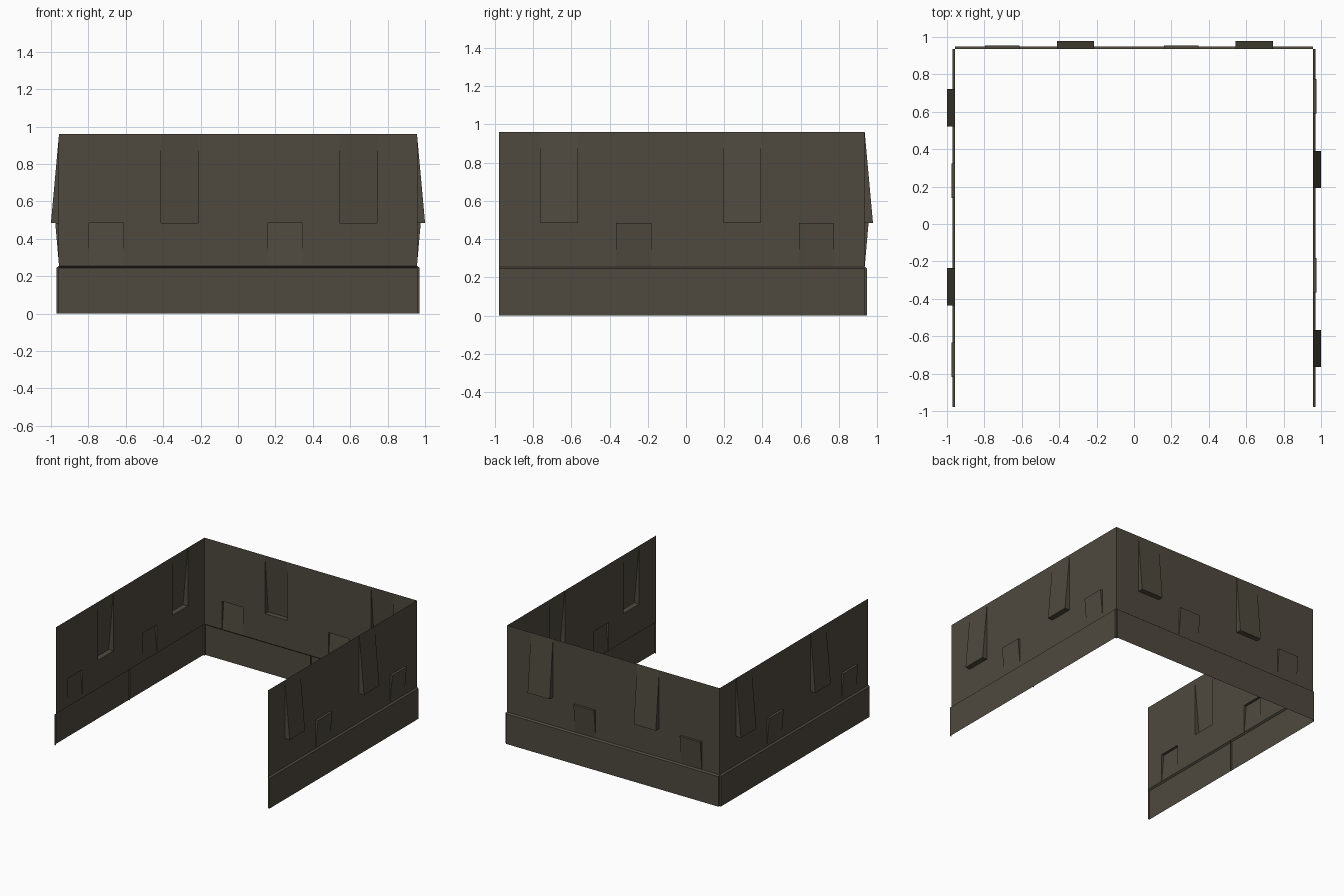
import bpy, math
from mathutils import Matrix

if "Cube" in bpy.data.objects:
    bpy.data.objects.remove(bpy.data.objects["Cube"])

L, H = 0.957, 0.96            # length and height of one wall tile
LIP0, LIP1 = 0.245, 0.255     # sloped lip on top of the plinth
MID = 0.485                   # height where both kinds of wedge break out
BASE_D, TALL_D, LOW_D = 0.013, 0.043, 0.02   # how far each part sticks out
TALL, LOW = (0.215, 0.413), (0.612, 0.797)   # wedge positions along the tile
END = 0.9785                  # front end of the side walls
BACK = END - TALL_D           # plane of the back wall

stone = bpy.data.materials.new("dark_olive_stone")
stone.diffuse_color = (0.078, 0.068, 0.049, 1)
stone.use_nodes = True
stone.node_tree.nodes["Principled BSDF"].inputs["Base Color"].default_value = stone.diffuse_color


class Shell:
    """Open sheet: u runs along the wall, d points outward, z is up."""
    def __init__(self):
        self.verts, self.faces = [], []

    def face(self, pts):
        n = len(self.verts)
        self.verts += [(u, -d, z) for u, d, z in pts]
        self.faces.append(list(range(n, n + len(pts))))

    def strip(self, u0, u1, profile):
        for (d0, z0), (d1, z1) in zip(profile, profile[1:]):
            self.face([(u0, d0, z0), (u1, d0, z0), (u1, d1, z1), (u0, d1, z1)])

    def caps(self, u0, u1, outline):
        self.face([(u0, d, z) for d, z in outline])
        self.face([(u1, d, z) for d, z in reversed(outline)])

    def mesh(self, name):
        me = bpy.data.meshes.new(name)
        me.from_pydata(self.verts, [], self.faces)
        me.materials.append(stone)
        me.update()
        return me


# plinth: shallow open-backed skirting with closed ends
plinth = Shell()
plinth.strip(0, L, [(BASE_D, 0), (BASE_D, LIP0), (0, LIP1)])
plinth.caps(0, L, [(0, 0), (BASE_D, 0), (BASE_D, LIP0), (0, LIP1)])

# panel: flat sheet with one tall wedge and one low wedge pressed outward
panel = Shell()
flat = [(0, LIP1), (0, H)]
for u0, u1 in ((0, TALL[0]), (TALL[1], LOW[0]), (LOW[1], L)):
    panel.strip(u0, u1, flat)
panel.strip(*TALL, [(0, LIP1), (0, MID), (TALL_D, MID), (0, H)])
panel.caps(*TALL, [(0, MID), (TALL_D, MID), (0, H)])
panel.strip(*LOW, [(0, LIP1), (LOW_D, MID), (0, MID), (0, H)])
panel.caps(*LOW, [(0, LIP1), (LOW_D, MID), (0, MID)])

parts = {"plinth": plinth.mesh("plinth"), "panel": panel.mesh("panel")}

# three walls of two tiles each, set out around the U
walls = {"right": ((L, -END), 90), "back": ((L, BACK), 180), "left": ((-L, BACK), 270)}
for side, ((x, y), angle) in walls.items():
    for i in range(2):
        place = (Matrix.Translation((x, y, 0))
                 @ Matrix.Rotation(math.radians(angle), 4, 'Z')
                 @ Matrix.Translation((i * L, 0, 0)))
        for part, me in parts.items():
            ob = bpy.data.objects.new(f"{side}_wall_{part}_{i + 1}", me)
            ob.matrix_world = place
            bpy.context.collection.objects.link(ob)
